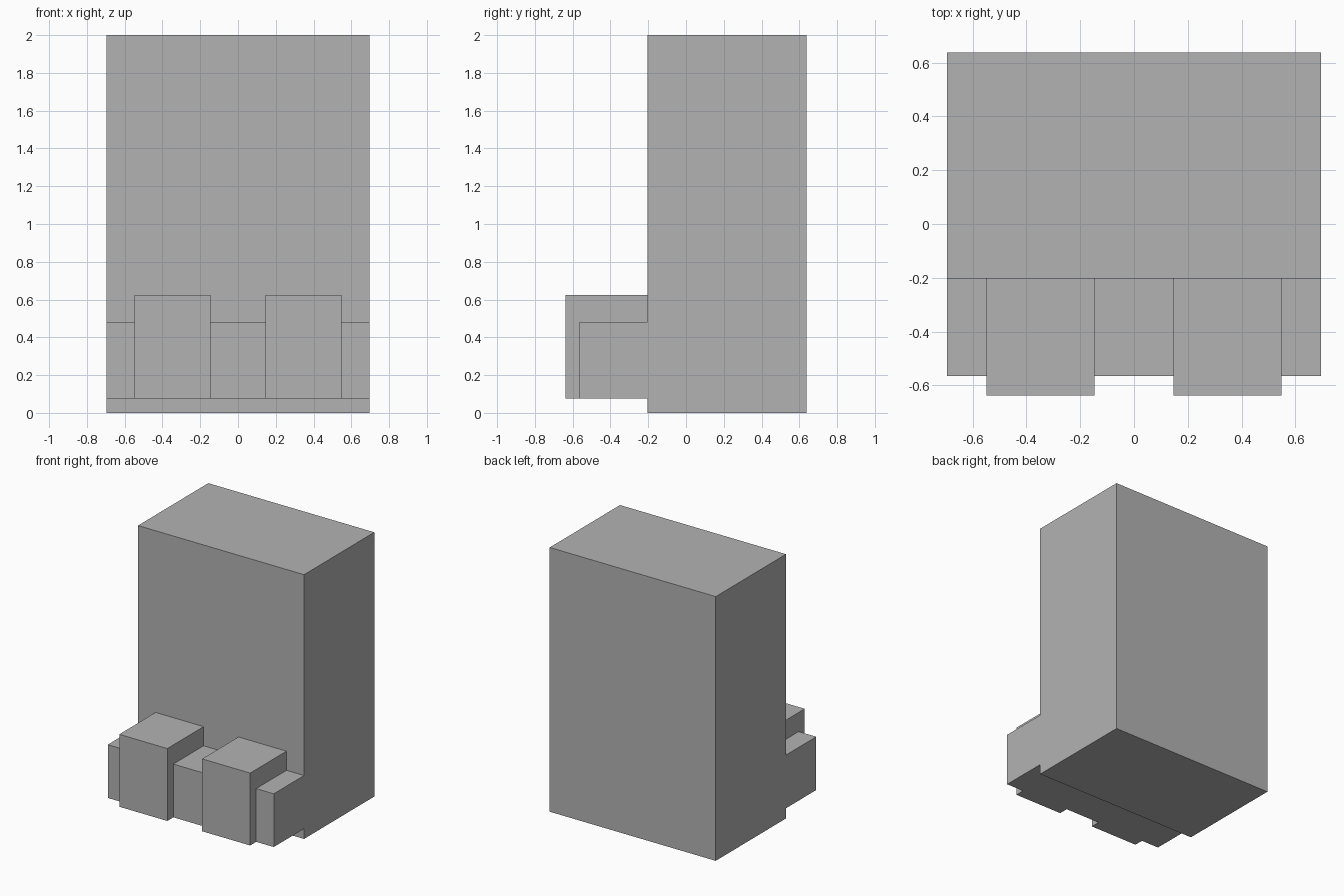
import bpy
import bmesh
from mathutils import Vector

cube = bpy.data.objects.get("Cube")
if cube:
    bpy.data.objects.remove(cube, do_unlink=True)

grey = bpy.data.materials.new("plain grey")
grey.use_nodes = True
colour = (0.45, 0.45, 0.45, 1)
grey.diffuse_color = colour
grey.node_tree.nodes["Principled BSDF"].inputs["Base Color"].default_value = colour


def box(name, low, high):
    """Flat-shaded box between two opposite corners."""
    low, high = Vector(low), Vector(high)
    bm = bmesh.new()
    bmesh.ops.create_cube(bm, size=1)
    for v in bm.verts:
        v.co = (low + high) / 2 + v.co * (high - low)
    mesh = bpy.data.meshes.new(name)
    bm.to_mesh(mesh)
    bm.free()
    mesh.materials.append(grey)
    obj = bpy.data.objects.new(name, mesh)
    bpy.context.collection.objects.link(obj)
    return obj


WIDE = 0.695                    # half width
BACK, WALL = 0.637, -0.203      # main body depth
LEDGE, FRONT = -0.565, -0.637   # front faces of ledge and blocks
FLOOR = 0.077                   # underside of the front parts
INNER, OUTER = 0.146, 0.548     # sides of each block

# Tall main body
box("main_body", (-WIDE, WALL, 0), (WIDE, BACK, 2))

# Low ledge between the blocks
box("ledge_middle", (-INNER, LEDGE, FLOOR), (INNER, WALL, 0.48))

# Projecting block and ledge end on each side
for side, s in (("left", 1), ("right", -1)):
    for part, near, far, front, top in (
        ("block", INNER, OUTER, FRONT, 0.625),
        ("ledge_end", OUTER, WIDE, LEDGE, 0.48),
    ):
        x0, x1 = sorted((s * near, s * far))
        box(f"{part}_{side}", (x0, front, FLOOR), (x1, WALL, top))
